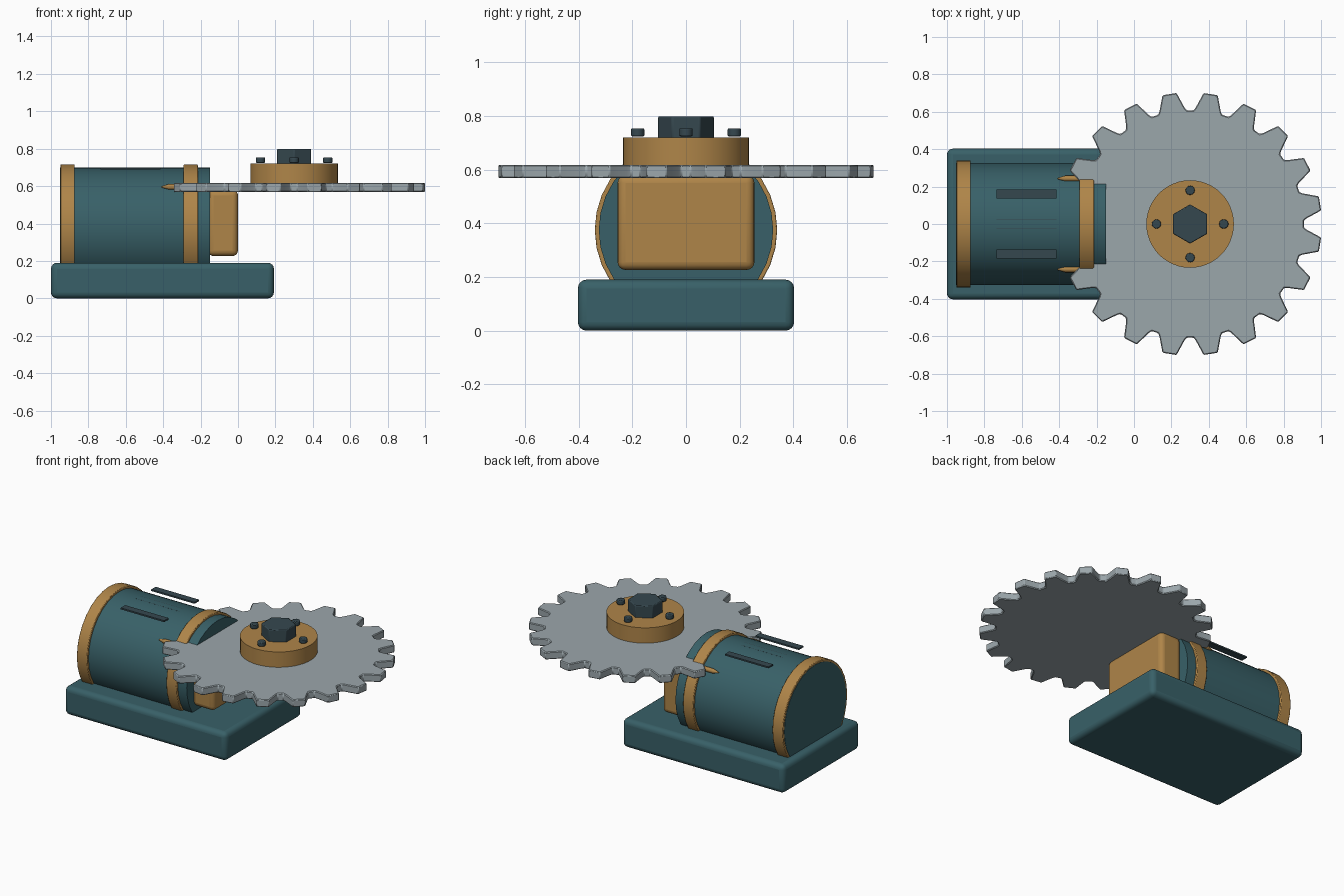
import bpy, bmesh, math
from mathutils import Matrix

if "Cube" in bpy.data.objects:
    bpy.data.objects.remove(bpy.data.objects["Cube"])


def material(name, rgb):
    m = bpy.data.materials.new(name)
    m.diffuse_color = (*rgb, 1)
    m.use_nodes = True
    m.node_tree.nodes["Principled BSDF"].inputs["Base Color"].default_value = m.diffuse_color
    return m


TEAL = material("teal paint", (0.040, 0.118, 0.138))
BRASS = material("brass", (0.43, 0.235, 0.066))
STEEL = material("light steel", (0.33, 0.385, 0.41))
DARK = material("dark metal", (0.036, 0.064, 0.078))


def finish(name, bm, mat, bevel=0.0, segments=2):
    bmesh.ops.recalc_face_normals(bm, faces=bm.faces)
    me = bpy.data.meshes.new(name)
    bm.to_mesh(me)
    bm.free()
    me.materials.append(mat)
    ob = bpy.data.objects.new(name, me)
    bpy.context.collection.objects.link(ob)
    if bevel:
        mod = ob.modifiers.new("soft edges", 'BEVEL')
        mod.width = bevel
        mod.segments = segments
        mod.limit_method = 'ANGLE'
        mod.angle_limit = math.radians(40)
    bpy.ops.object.select_all(action='DESELECT')
    bpy.context.view_layer.objects.active = ob
    ob.select_set(True)
    bpy.ops.object.shade_smooth_by_angle(angle=math.radians(35))
    return ob


def box(name, lo, hi, mat, bevel=0.0, segments=2):
    bm = bmesh.new()
    bmesh.ops.create_cube(bm, size=1)
    for v in bm.verts:
        v.co = [(a + b) / 2 + c * (b - a) for a, b, c in zip(lo, hi, v.co)]
    return finish(name, bm, mat, bevel, segments)


def cylinder(name, start, length, radius, mat, axis='Z', sides=24, turn=0.0,
             bevel=0.0, start_radius=None):
    """Cylinder or cone growing from the start point along its axis."""
    bm = bmesh.new()
    r1 = radius if start_radius is None else start_radius
    bmesh.ops.create_cone(bm, cap_ends=True, segments=sides, radius1=r1,
                          radius2=radius, depth=length)
    m = Matrix.Translation((0, 0, length / 2)) @ Matrix.Rotation(turn, 4, 'Z')
    if axis == 'X':
        m = Matrix.Rotation(math.pi / 2, 4, 'Y') @ m
    bm.transform(Matrix.Translation(start) @ m)
    return finish(name, bm, mat, bevel)


# Base plate
box("base", (-1, -0.403, 0), (0.192, 0.403, 0.19), TEAL, 0.032, 4)

# Motor housing with end bands
MZ = 0.375
cylinder("motor_housing", (-0.952, 0, MZ), 0.802, 0.325, TEAL, 'X', 32)
for name, x, w in (("rear_band", -0.95, 0.077), ("front_band", -0.291, 0.076)):
    cylinder(name, (x, 0, MZ), w, 0.34, BRASS, 'X', 32, bevel=0.004)

# Vent slats on the housing
for i, y in enumerate((-0.16, 0, 0.16)):
    box(f"vent_slat_{i + 1}", (-0.735, y - 0.0235, 0.688),
        (-0.415, y + 0.0235, 0.698), DARK)

# Gearbox block
box("gearbox", (-0.16, -0.255, 0.226), (0, 0.255, 0.58), BRASS, 0.03, 4)

# Pointed side pins
for side in (-1, 1):
    y = side * 0.243
    cylinder(f"pin_tip_{side}", (-0.41, y, 0.596), 0.04, 0.015, BRASS, 'X', 12,
             start_radius=0.003)
    cylinder(f"pin_shaft_{side}", (-0.37, y, 0.596), 0.15, 0.015, BRASS, 'X', 12)

# Toothed blade
GX, TEETH = 0.3, 20
tooth = ((-7.3, 0.608), (-6.3, 0.622), (-3.1, 0.704),
         (3.1, 0.704), (6.3, 0.622), (7.3, 0.608))
bm = bmesh.new()
ring = []
for t in range(TEETH):
    for deg, r in tooth:
        a = math.radians(deg + (t + 0.5) * 360 / TEETH)
        ring.append(bm.verts.new((GX + r * math.cos(a), r * math.sin(a), 0.568)))
face = bm.faces.new(ring)
top = bmesh.ops.extrude_face_region(bm, geom=[face])
bmesh.ops.translate(bm, vec=(0, 0, 0.05),
                    verts=[g for g in top["geom"] if isinstance(g, bmesh.types.BMVert)])
finish("toothed_blade", bm, STEEL, 0.005, 1)

# Hub, centre nut and bolts
cylinder("hub", (GX, 0, 0.6), 0.12, 0.234, BRASS, sides=48)
cylinder("centre_nut", (GX, 0, 0.715), 0.084, 0.105, DARK, sides=6, bevel=0.005)
for i in range(4):
    a = i * math.pi / 2
    cylinder(f"hub_bolt_{i + 1}", (GX + 0.18 * math.cos(a), 0.18 * math.sin(a), 0.724),
             0.03, 0.025, DARK, sides=12, bevel=0.005)
